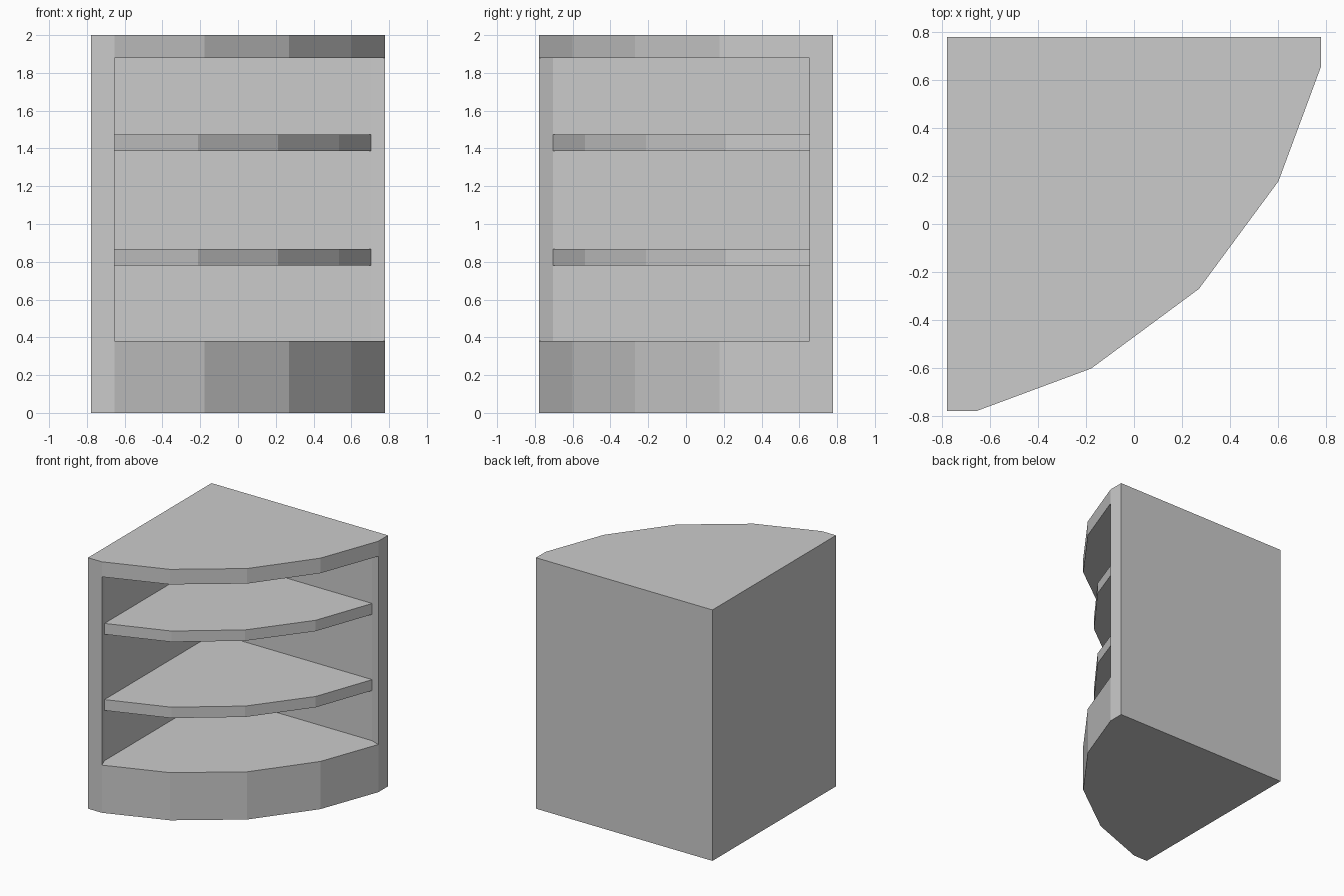
import bpy
import bmesh

cube = bpy.data.objects.get("Cube")
if cube:
    bpy.data.objects.remove(cube, do_unlink=True)

# Single plain grey finish
GREY = (0.6, 0.6, 0.6, 1.0)
grey = bpy.data.materials.new("plain grey")
grey.use_nodes = True
grey.diffuse_color = GREY
grey.node_tree.nodes["Principled BSDF"].inputs["Base Color"].default_value = GREY


def mirrored(half):
    """Complete an outline across the diagonal through the back corner."""
    return half + [(-y, -x) for x, y in reversed(half)]


def prism(name, outline, bottom, top):
    bm = bmesh.new()
    face = bm.faces.new([bm.verts.new((x, y, bottom)) for x, y in outline])
    side = bmesh.ops.extrude_face_region(bm, geom=[face])["geom"]
    raised = [v for v in side if isinstance(v, bmesh.types.BMVert)]
    bmesh.ops.translate(bm, verts=raised, vec=(0, 0, top - bottom))
    bmesh.ops.recalc_face_normals(bm, faces=bm.faces)
    mesh = bpy.data.meshes.new(name)
    bm.to_mesh(mesh)
    bm.free()
    mesh.materials.append(grey)
    obj = bpy.data.objects.new(name, mesh)
    bpy.context.collection.objects.link(obj)
    return obj


R = 0.778       # half width of the cabinet
INNER = 0.683   # inner face of the two walls
RIM = 0.655     # inner edge of the wall ends

# Outer carcass with a faceted bowed front
front = mirrored([(-R, -R), (-RIM, -R), (-0.178, -0.601)])
front.insert(3, (0.27, -0.27))
carcass = prism("cabinet_carcass", front + [(-R, R)], 0, 2)

# Open compartment, with flared edges at the wall ends
opening = mirrored([(-INNER, -0.705), (-RIM, -R), (-0.615, -0.89)])
opening.insert(3, (0.9, -0.9))
cutter = prism("compartment_cutter", opening + [(-INNER, INNER)], 0.38, 1.88)
cutter.hide_render = True
cut = carcass.modifiers.new("compartment", "BOOLEAN")
cut.operation = "DIFFERENCE"
cut.solver = "EXACT"
cut.object = cutter
bpy.context.view_layer.objects.active = carcass
bpy.ops.object.modifier_apply(modifier=cut.name)
bpy.data.objects.remove(cutter, do_unlink=True)

# Two shelves, set back a little from the front
shelf = mirrored([(-INNER, -0.705), (-0.213, -0.535)])
shelf.insert(2, (0.213, -0.213))
for name, height in (("lower_shelf", 0.78), ("upper_shelf", 1.387)):
    prism(name, shelf + [(-INNER, INNER)], height, height + 0.087)
